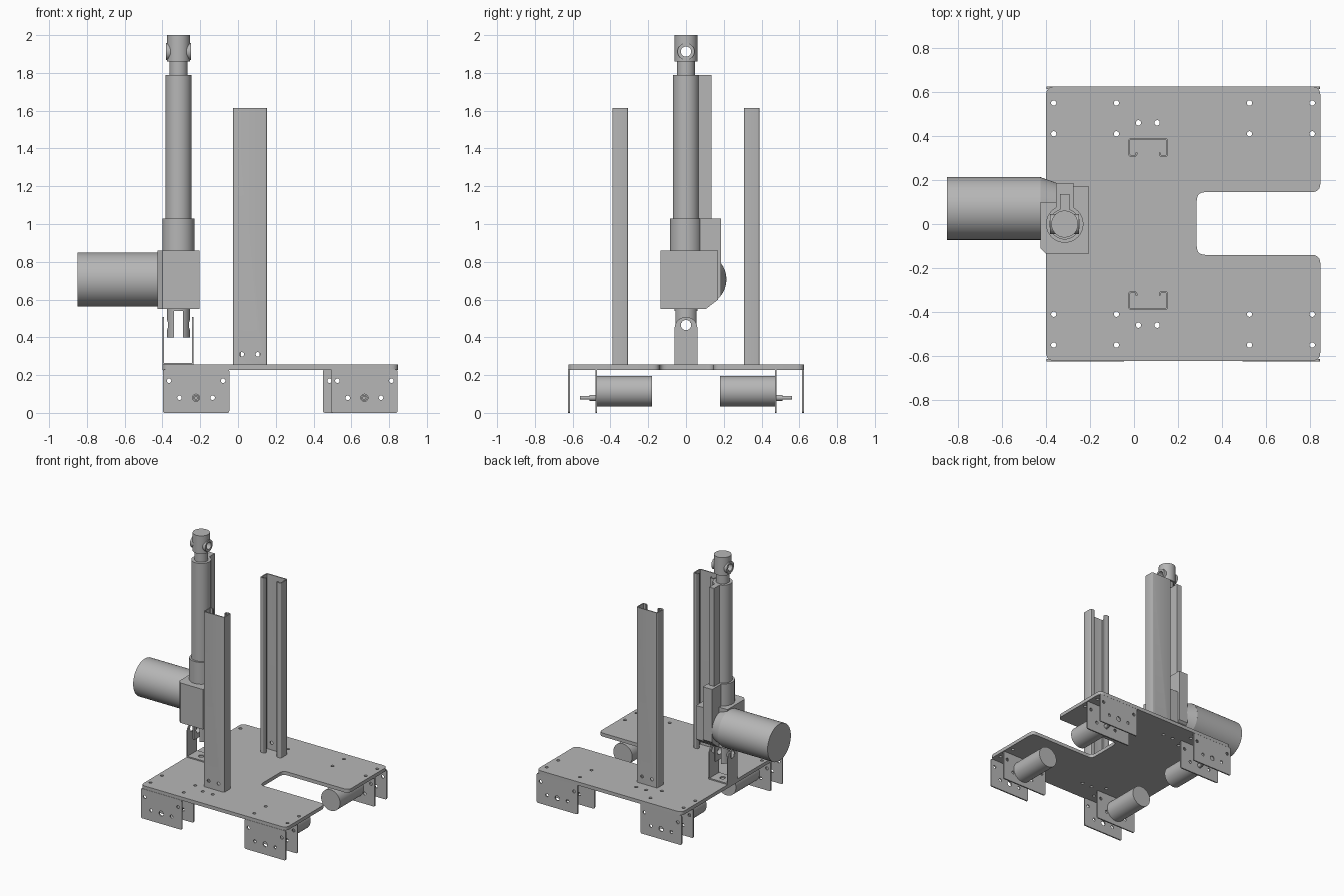
import bpy, bmesh
from math import sin, cos, pi, radians
from mathutils import Matrix, Vector

cube = bpy.data.objects.get("Cube")
if cube:
    bpy.data.objects.remove(cube, do_unlink=True)

GREY = (0.47, 0.47, 0.47, 1)
metal = bpy.data.materials.new("grey_metal")
metal.use_nodes = True
metal.diffuse_color = GREY
metal.node_tree.nodes["Principled BSDF"].inputs["Base Color"].default_value = GREY
parts = []

# Local (u, v, w) frames: w is the extrusion direction
FRAMES = {
    "x": Matrix(((0, 0, 1), (1, 0, 0), (0, 1, 0))).to_4x4(),
    "y": Matrix(((1, 0, 0), (0, 0, -1), (0, 1, 0))).to_4x4(),
    "z": Matrix.Identity(4),
}
AXES = {"x": Vector((1, 0, 0)), "y": Vector((0, 1, 0)), "z": Vector((0, 0, 1))}


def add(name, mesh):
    obj = bpy.data.objects.new(name, mesh)
    bpy.context.scene.collection.objects.link(obj)
    mesh.materials.clear()
    mesh.materials.append(metal)
    parts.append(obj)
    return obj


def rect(u0, v0, u1, v1):
    return [(u0, v0), (u1, v0), (u1, v1), (u0, v1)]


def ring(u, v, r, n=20):
    return [(u + r * cos(2 * pi * i / n), v + r * sin(2 * pi * i / n)) for i in range(n)]


def rounded(points, r, closed=True, steps=5):
    """Replace every corner by a short curve."""
    pts = [Vector(p) for p in points]
    out = []
    for i, p in enumerate(pts):
        if not closed and i in (0, len(pts) - 1):
            out.append(p)
            continue
        a = p + (pts[i - 1] - p).normalized() * r
        b = p + (pts[(i + 1) % len(pts)] - p).normalized() * r
        for k in range(steps + 1):
            t = k / steps
            out.append(a * (1 - t) ** 2 + p * 2 * t * (1 - t) + b * t * t)
    return out


def sheet(name, loops, axis, lo, hi):
    """Fill an outline (first loop) with holes (others) and extrude along an axis."""
    curve = bpy.data.curves.new(name, "CURVE")
    curve.dimensions = "2D"
    curve.fill_mode = "BOTH"
    curve.extrude = (hi - lo) / 2
    for loop in loops:
        s = curve.splines.new("POLY")
        s.points.add(len(loop) - 1)
        for q, p in zip(s.points, loop):
            q.co = (p[0], p[1], 0, 1)
        s.use_cyclic_u = True
    tmp = bpy.data.objects.new("tmp", curve)
    bpy.context.scene.collection.objects.link(tmp)
    dg = bpy.context.evaluated_depsgraph_get()
    mesh = bpy.data.meshes.new_from_object(tmp.evaluated_get(dg))
    bpy.data.objects.remove(tmp, do_unlink=True)
    bpy.data.curves.remove(curve)
    mesh.transform(Matrix.Translation(AXES[axis] * (lo + hi) / 2) @ FRAMES[axis])
    bm = bmesh.new()
    bm.from_mesh(mesh)
    bmesh.ops.remove_doubles(bm, verts=bm.verts, dist=1e-5)
    bmesh.ops.recalc_face_normals(bm, faces=bm.faces)
    bm.to_mesh(mesh)
    bm.free()
    return add(name, mesh)


def rod(name, axis, u, v, lo, hi, r, r2=None):
    """Cylinder or cone along an axis, centred at (u, v) in that axis' plane."""
    bm = bmesh.new()
    bmesh.ops.create_cone(bm, cap_ends=True, segments=48, radius1=r,
                          radius2=r if r2 is None else r2, depth=hi - lo)
    w = -(lo + hi) / 2 if axis == "y" else (lo + hi) / 2
    bm.transform(FRAMES[axis] @ Matrix.Translation((u, v, w)))
    mesh = bpy.data.meshes.new(name)
    bm.to_mesh(mesh)
    bm.free()
    return add(name, mesh)


def apply(obj, mod):
    bpy.context.view_layer.objects.active = obj
    bpy.ops.object.modifier_apply(modifier=mod.name)


def cut(obj, cutter):
    mod = obj.modifiers.new("cut", "BOOLEAN")
    mod.operation = "DIFFERENCE"
    mod.solver = "EXACT"
    mod.object = cutter
    apply(obj, mod)
    parts.remove(cutter)
    bpy.data.objects.remove(cutter, do_unlink=True)


# Base plate with a slot on its left side
outline = [(-0.4, -0.622), (0.847, -0.622), (0.847, -0.14), (0.285, -0.14),
           (0.285, 0.145), (0.847, 0.145), (0.847, 0.625), (-0.4, 0.625)]
bolts = [ring(x, s * y, 0.012) for x in (-0.365, -0.08, 0.525, 0.81)
         for y in (0.41, 0.55) for s in (-1, 1)]
bolts += [ring(x, s * 0.46, 0.012) for x in (0.02, 0.105) for s in (-1, 1)]
sheet("base_plate", [rounded(outline, 0.04)] + bolts, "z", 0.228, 0.255)

# Wheel brackets, drive motors and shafts at the four corners
for side, s in (("front", -1), ("back", 1)):
    for end, x, inner_left in (("right", -0.222, -0.398), ("left", 0.669, 0.45)):
        label = f"{side}_{end}"
        holes = [ring(x + d, 0.08, 0.012) for d in (-0.088, 0.088)]
        holes += [ring(x + d, 0.17, 0.012) for d in (-0.143, 0.143)]
        for kind, left, y in (("outer", x - 0.176, 0.619), ("inner", inner_left, 0.475)):
            shape = rounded(rect(left, 0, x + 0.176, 0.23), 0.012)
            extra = [ring(left + 0.035, 0.17, 0.012)] if left < x - 0.2 else []
            sheet(f"{label}_{kind}_bracket", [shape, ring(x, 0.08, 0.019)] + holes + extra,
                  "y", s * y - 0.005, s * y + 0.005)
        for name, z, a, b, r in (("motor", 0.115, 0.18, 0.47, 0.081),
                                 ("shaft_collar", 0.08, 0.465, 0.51, 0.016),
                                 ("shaft", 0.08, 0.5, 0.56, 0.01)):
            rod(f"{label}_{name}", "y", x, z, min(s * a, s * b), max(s * a, s * b), r)

# Upright lipped channels, open towards each other
half = [(-0.079, 0.328), (-0.079, 0.31), (-0.086, 0.31)]
lip = [(-0.053, 0.326), (-0.053, 0.31), (-0.086, 0.31), (-0.086, 0.386)]
path = rounded([Vector(p) for p in lip] + [Vector((-x, y)) for x, y in reversed(lip)],
               0.008, closed=False, steps=3)
for side, s in (("front", -1), ("back", 1)):
    bm = bmesh.new()
    low, high = [[bm.verts.new((p[0] + 0.064, s * p[1], z)) for p in path]
                 for z in (0.255, 1.613)]
    for i in range(len(path) - 1):
        bm.faces.new((low[i], low[i + 1], high[i + 1], high[i]))
    mesh = bpy.data.meshes.new("channel")
    bm.to_mesh(mesh)
    bm.free()
    channel = add(f"{side}_upright_channel", mesh)
    mod = channel.modifiers.new("wall", "SOLIDIFY")
    mod.thickness = 0.008
    mod.offset = 0
    apply(channel, mod)
    for x in (0.02, 0.105):
        cut(channel, rod("cutter", "y", x, 0.31, s * 0.386 - 0.03, s * 0.386 + 0.03, 0.012))

# Actuator foot: two eared walls on a floor
AX = -0.315
ear = [(0.06 * cos(pi * i / 20), 0.448 + 0.06 * sin(pi * i / 20)) for i in range(21)]
ear += [(-0.06, 0.256), (0.06, 0.256)]
for end, x in (("right", -0.4), ("left", -0.243)):
    sheet(f"{end}_foot_ear", [ear, ring(0, 0.465, 0.027, 32)], "x", x, x + 0.008)
sheet("foot_floor", [rect(-0.4, -0.06, -0.235, 0.06), ring(AX, 0, 0.02)], "z", 0.255, 0.264)

# Lower fork with slot and cross bore
fork = rod("lower_fork", "z", AX, 0, 0.4, 0.555, 0.061)
cut(fork, sheet("cutter", [rect(-0.34, -0.1, -0.29, 0.1)], "z", 0.35, 0.54))
cut(fork, rod("cutter", "x", 0, 0.465, -0.45, -0.2, 0.027))

# Gearbox housing and its motor
body = [(-0.135, 0.55), (0.105, 0.55), (0.17, 0.6), (0.17, 0.86), (-0.135, 0.86)]
sheet("gearbox", [body], "x", -0.355, -0.205)
front = [(-0.355, -0.135), (-0.355, 0.1), (-0.426, 0.1), (-0.426, -0.11), (-0.4, -0.135)]
sheet("gearbox_motor_side", [front], "z", 0.55, 0.86)
sheet("gearbox_back_cover", [[(0.16, 0.595), (0.186, 0.62), (0.186, 0.86), (0.16, 0.86)]],
      "x", -0.355, -0.275)
rod("motor_neck", "x", 0.071, 0.707, -0.428, -0.35, 0.143, 0.115)
rod("actuator_motor", "x", 0.071, 0.707, -0.85, -0.426, 0.143)

# Lift tube, collar and guide rail
rod("tube_collar", "z", AX, 0, 0.86, 1.03, 0.085)
sheet("rail_block", [rect(-0.355, 0.04, -0.275, 0.186)], "z", 0.86, 1.03)
rod("lift_tube", "z", AX, 0, 1.03, 1.79, 0.07)
sheet("guide_rail", [rect(-0.336, 0.05, -0.294, 0.136)], "z", 1.03, 1.79)
rod("piston_rod", "z", AX, 0, 1.785, 1.865, 0.048)

# Rod end with side bosses and a cross bore
head = [rod("rod_end", "z", AX, 0, 1.86, 2, 0.061),
        rod("rod_end_boss", "x", 0, 1.913, AX - 0.066, AX + 0.066, 0.045)]
for piece in head:
    cut(piece, rod("cutter", "x", 0, 1.913, -0.5, -0.1, 0.027))

# Smooth round surfaces, keep sharp edges
bpy.ops.object.select_all(action="DESELECT")
for obj in parts:
    obj.select_set(True)
bpy.context.view_layer.objects.active = parts[0]
bpy.ops.object.shade_smooth_by_angle(angle=radians(30))
